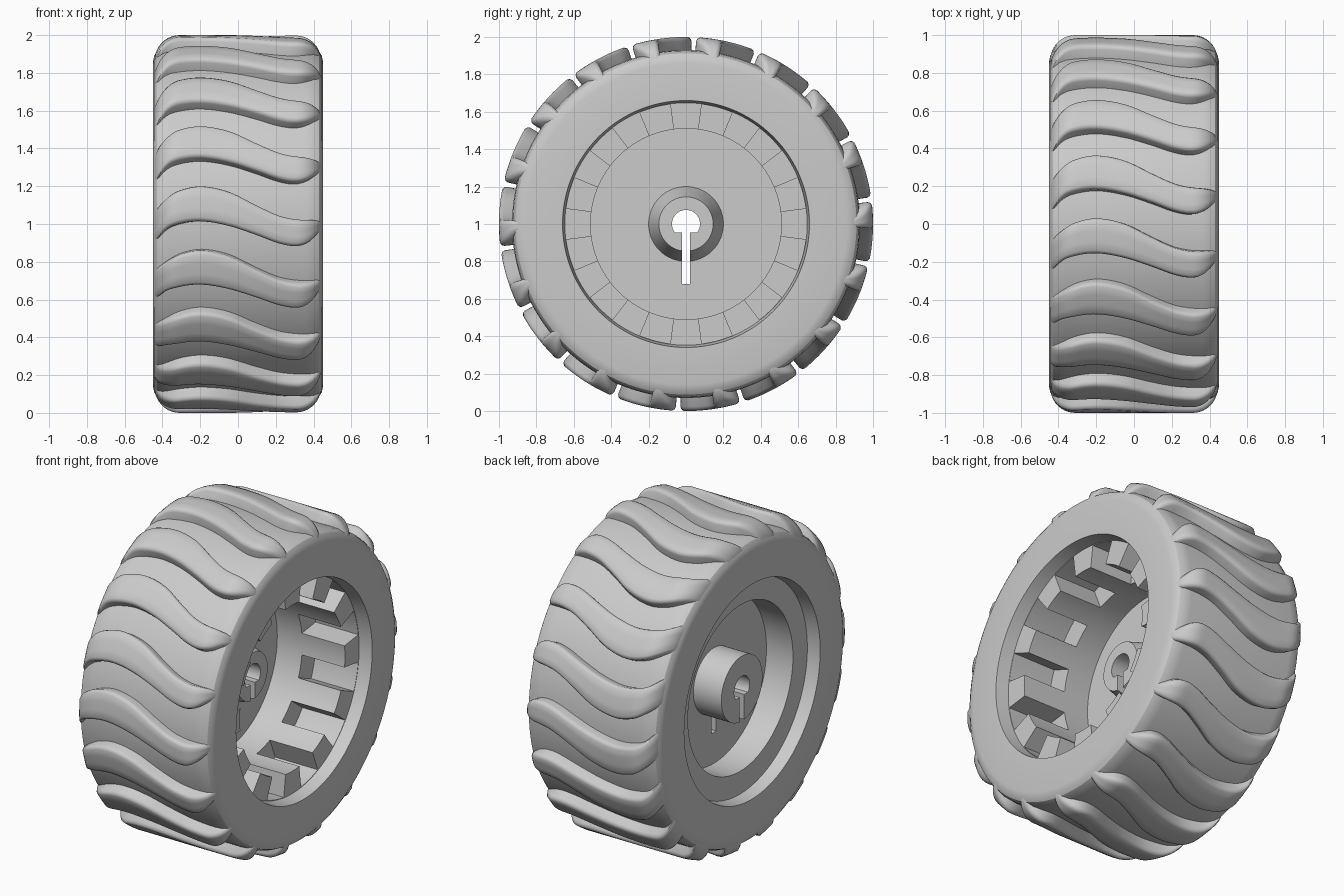
import bpy, bmesh, math
from math import sin, cos, pi, radians

if "Cube" in bpy.data.objects:
    bpy.data.objects.remove(bpy.data.objects["Cube"], do_unlink=True)

grey = bpy.data.materials.new("plain grey")
grey.use_nodes = True
grey.diffuse_color = (0.6, 0.6, 0.6, 1)
grey.node_tree.nodes["Principled BSDF"].inputs["Base Color"].default_value = (0.6, 0.6, 0.6, 1)


def finish(bm, name):
    """Turn a bmesh into a named object standing at wheel height."""
    bmesh.ops.remove_doubles(bm, verts=bm.verts, dist=1e-5)
    bmesh.ops.recalc_face_normals(bm, faces=bm.faces)
    mesh = bpy.data.meshes.new(name)
    bm.to_mesh(mesh)
    bm.free()
    mesh.materials.append(grey)
    obj = bpy.data.objects.new(name, mesh)
    bpy.context.collection.objects.link(obj)
    obj.location.z = 1
    return obj


def smooth(obj, angle):
    bpy.ops.object.select_all(action="DESELECT")
    obj.select_set(True)
    bpy.context.view_layer.objects.active = obj
    bpy.ops.object.shade_smooth_by_angle(angle=radians(angle))


def prism(bm, outline, x0, x1):
    """Extrude a (y, z) outline along x."""
    face = bm.faces.new([bm.verts.new((x0, y, z)) for y, z in outline])
    new = bmesh.ops.extrude_face_region(bm, geom=[face])["geom"]
    verts = [v for v in new if isinstance(v, bmesh.types.BMVert)]
    bmesh.ops.translate(bm, verts=verts, vec=(x1 - x0, 0, 0))


def arc(r, a0, a1, n):
    steps = [a0 + (a1 - a0) * i / n for i in range(n + 1)]
    return [(r * cos(radians(a)), r * sin(radians(a))) for a in steps]


# Wheel body: (x, radius) profile of hub, web, rim and tyre carcass
shoulder = [(0.45, 0.66), (0.45, 0.86), (0.444, 0.89), (0.43, 0.912), (0.40, 0.926), (0.36, 0.93)]
profile = [(-0.38, 0), (-0.38, 0.2), (-0.19, 0.2), (-0.19, 0.51), (-0.37, 0.51), (-0.37, 0.65)]
profile += [(-x, r) for x, r in shoulder] + shoulder[::-1]
profile += [(0.37, 0.648), (0.37, 0.51), (-0.09, 0.51), (-0.09, 0.2), (0.1, 0.145), (0.1, 0)]

bm = bmesh.new()
points = [bm.verts.new((x, 0, r)) for x, r in profile]
edges = [bm.edges.new(pair) for pair in zip(points, points[1:])]
bmesh.ops.spin(bm, geom=points + edges, cent=(0, 0, 0), axis=(1, 0, 0),
               angle=2 * pi, steps=120, use_duplicate=False)
body = finish(bm, "wheel_body")

# Cutters: slots between the rim teeth, and the keyed axle hole
bm = bmesh.new()
for k in range(12):
    mid = 15 + 30 * k
    prism(bm, arc(0.645, mid - 7.5, mid + 7.5, 6) + arc(0.48, mid + 7.5, mid - 7.5, 6), 0.08, 0.42)
hole = arc(0.075, -37, 217, 28)
prism(bm, hole + [(-0.022, -0.045), (-0.022, -0.32), (0.022, -0.32), (0.022, -0.045)], -0.6, 0.6)
cutter = finish(bm, "slot_cutter")
cutter.hide_render = True

cut = body.modifiers.new("slots", "BOOLEAN")
cut.object = cutter
cut.solver = "EXACT"
bpy.context.view_layer.objects.active = body
bpy.ops.object.modifier_apply(modifier=cut.name)
bpy.data.objects.remove(cutter, do_unlink=True)
smooth(body, 28)


def curve(pts):
    """Smooth interpolation through (x, value) points."""
    def slope(i):
        a, b = pts[max(i - 1, 0)], pts[min(i + 1, len(pts) - 1)]
        return (b[1] - a[1]) / (b[0] - a[0])

    def value(x):
        i = max(j for j in range(len(pts) - 1) if j == 0 or pts[j][0] <= x)
        (xa, a), (xb, b) = pts[i], pts[i + 1]
        w, t = xb - xa, (x - xa) / (xb - xa)
        h = t * t * (3 - 2 * t)
        return (a * (1 - h) + b * h + w * slope(i) * t * (1 - t) ** 2
                - w * slope(i + 1) * t * t * (1 - t))
    return value


# Tread bars: wavy lower and upper edges, in radians round the wheel
lower = curve([(-0.45, -0.12), (-0.39, -0.035), (-0.32, 0), (-0.2, 0.015), (-0.05, -0.01),
               (0.1, -0.06), (0.22, -0.105), (0.31, -0.12), (0.38, -0.1), (0.45, -0.03)])
upper = curve([(-0.45, 0.07), (-0.39, 0.135), (-0.32, 0.18), (-0.2, 0.205), (-0.05, 0.175),
               (0.1, 0.1), (0.22, 0.045), (0.31, 0.025), (0.38, 0.022), (0.45, 0.02)])

corner = [(0.31 + 0.133 * sin(a), 0.868 + 0.132 * cos(a)) for a in [pi / 2 * i / 10 for i in range(11)]]
middle = [(-0.31 + 0.62 * i / 28, 1.0) for i in range(1, 28)]
crown = [(-x, r) for x, r in corner[::-1]] + middle + corner

bm = bmesh.new()
for k in range(18):
    rings = []
    for x, r in crown:
        lo, hi = lower(x), upper(x)
        depth = r - (min(r, 0.92) - 0.02)
        # (distance in from edge, drop from crown) gives rounded bar edges
        side = [(0, depth), (0, 0.022), (0.006, 0.008), (0.02, 0)]
        section = [(lo + d, h) for d, h in side]
        section += [(lo + (hi - lo) * t, 0) for t in (0.35, 0.65)]
        section += [(hi - d, h) for d, h in side[::-1]]
        ring = []
        for angle, drop in section:
            a = angle + k * pi / 9
            drop = min(drop, depth)
            ring.append(bm.verts.new((x * (1 - 0.6 * drop), -(r - drop) * cos(a), (r - drop) * sin(a))))
        rings.append(ring)
    for p, q in zip(rings, rings[1:]):
        for i in range(len(p)):
            j = (i + 1) % len(p)
            bm.faces.new((p[i], p[j], q[j], q[i]))
    bm.faces.new(rings[0])
    bm.faces.new(rings[-1])
treads = finish(bm, "tread_bars")
smooth(treads, 50)
